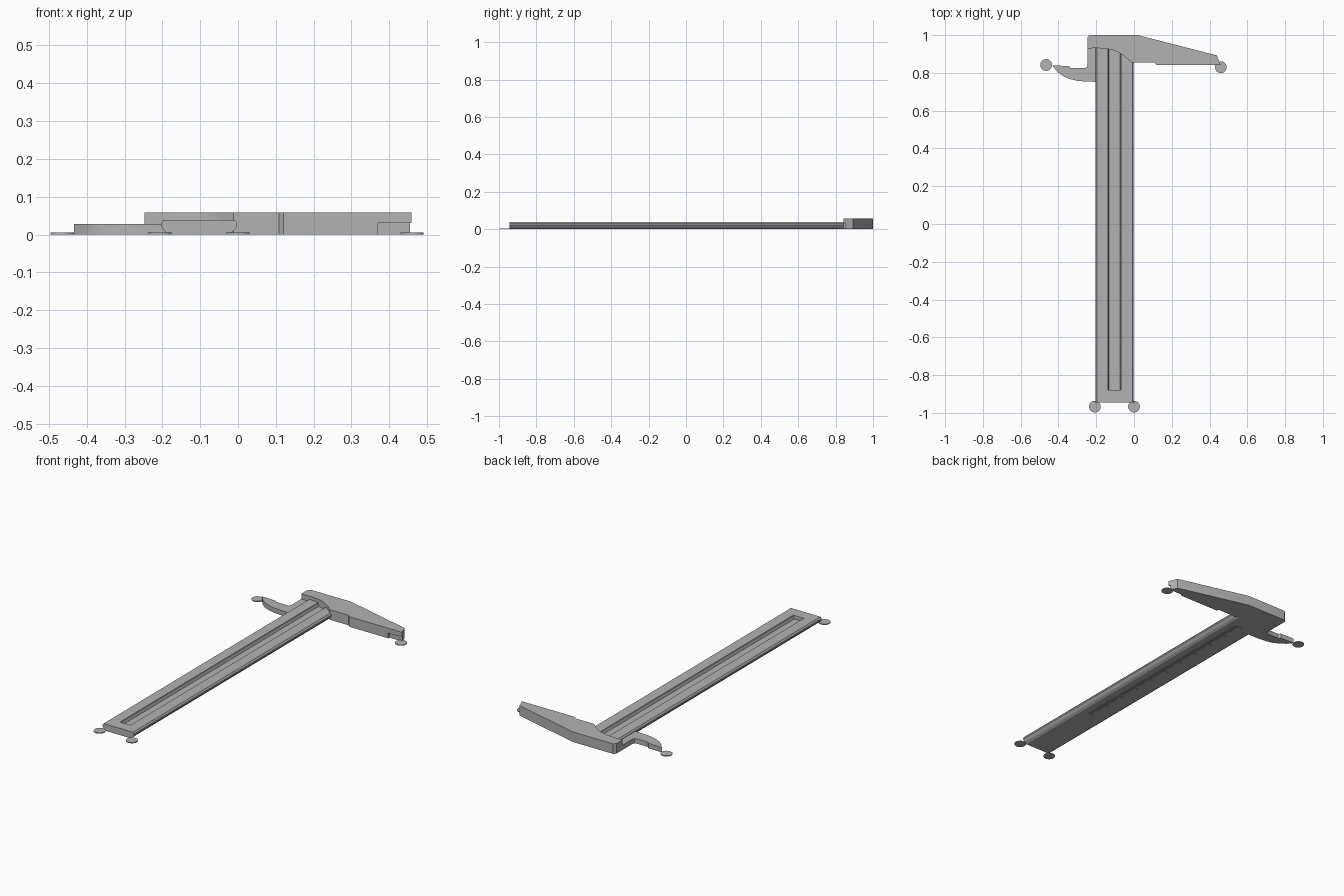
import bpy, bmesh, math
from mathutils import Vector

cube = bpy.data.objects.get("Cube")
if cube:
    bpy.data.objects.remove(cube, do_unlink=True)

grey = bpy.data.materials.new("plain_grey")
grey.use_nodes = True
colour = (0.45, 0.45, 0.45, 1)
grey.diffuse_color = colour
grey.node_tree.nodes["Principled BSDF"].inputs["Base Color"].default_value = colour


def finish(name, bm):
    bmesh.ops.recalc_face_normals(bm, faces=bm.faces)
    mesh = bpy.data.meshes.new(name)
    bm.to_mesh(mesh)
    bm.free()
    mesh.materials.append(grey)
    ob = bpy.data.objects.new(name, mesh)
    bpy.context.scene.collection.objects.link(ob)
    return ob


def prism(name, points, offset):
    """Extrude a closed 3D outline along an offset."""
    bm = bmesh.new()
    face = bm.faces.new([bm.verts.new(p) for p in points])
    ext = bmesh.ops.extrude_face_region(bm, geom=[face], use_keep_orig=True)
    verts = [v for v in ext["geom"] if isinstance(v, bmesh.types.BMVert)]
    bmesh.ops.translate(bm, verts=verts, vec=Vector(offset))
    return finish(name, bm)


def plate(name, outline, z0, z1):
    return prism(name, [(x, y, z0) for x, y in outline], (0, 0, z1 - z0))


def add_box(bm, x0, x1, y0, y1, z0, z1):
    verts = bmesh.ops.create_cube(bm, size=1)["verts"]
    for v in verts:
        v.co = (x0 if v.co.x < 0 else x1, y0 if v.co.y < 0 else y1,
                z0 if v.co.z < 0 else z1)


def cut(ob, cutter):
    cutter.hide_render = True
    mod = ob.modifiers.new("cut", "BOOLEAN")
    mod.operation = "DIFFERENCE"
    mod.solver = "EXACT"
    mod.object = cutter
    bpy.context.view_layer.objects.active = ob
    bpy.ops.object.modifier_apply(modifier=mod.name)
    bpy.data.objects.remove(cutter, do_unlink=True)


def smooth(ob):
    bpy.ops.object.select_all(action="DESELECT")
    ob.select_set(True)
    bpy.context.view_layer.objects.active = ob
    bpy.ops.object.shade_smooth_by_angle(angle=math.radians(30))


# Long bar: dovetail cross-section, mirrored about its own centre line
mid = -0.103
half = [(0.077, 0), (0.09, 0.008), (0.101, 0.022), (0.101, 0.03), (0.094, 0.039)]
section = half + [(-x, z) for x, z in reversed(half)]
bar = prism("beam", [(mid + x, -0.945, z) for x, z in section], (0, 1.89, 0))

# Long slot in the top of the bar, with slightly sloping walls
slot = [(-0.137, 0.05), (-0.137, 0.03), (-0.132, 0.018),
        (-0.075, 0.018), (-0.07, 0.03), (-0.07, 0.05)]
cut(bar, prism("slot_cutter", [(x, -0.88, z) for x, z in slot], (0, 1.9, 0)))

# Engraved scale marks on the underside
bm = bmesh.new()
for i in range(101):
    y = -0.47 + i * 0.0125
    length = 0.045 if i % 10 == 0 else 0.032 if i % 5 == 0 else 0.022
    add_box(bm, -0.065 - length, -0.065, y, y + 0.004, -0.01, 0.004)
cut(bar, finish("scale_cutter", bm))

# Fixed jaw head: thick plate with a curved inner shoulder
head = plate("fixed_jaw", [
    (-0.247, 0.93), (-0.247, 0.988), (-0.235, 1), (0.02, 1), (0.438, 0.893),
    (0.447, 0.87), (0.459, 0.842), (0.12, 0.842), (0.108, 0.855), (-0.012, 0.855),
    (-0.04, 0.88), (-0.07, 0.902), (-0.105, 0.919), (-0.145, 0.928), (-0.19, 0.931),
], 0, 0.058)
bm = bmesh.new()
add_box(bm, 0.37, 0.5, 0.8, 0.852, -0.05, 0.03)
cut(head, finish("tip_cutter", bm))
smooth(head)

# Small curved jaw on the other side, half as thick
small = plate("small_jaw", [
    (-0.18, 0.935), (-0.247, 0.935), (-0.247, 0.84), (-0.251, 0.83), (-0.262, 0.825),
    (-0.335, 0.825), (-0.345, 0.836), (-0.434, 0.84), (-0.41, 0.81), (-0.38, 0.786),
    (-0.345, 0.769), (-0.3, 0.758), (-0.25, 0.754), (-0.18, 0.752),
], 0, 0.028)
smooth(small)

# Thin round pads at the four extremities
pads = {"left_jaw_pad": (0.46, 0.83), "right_jaw_pad": (-0.465, 0.842),
        "left_end_pad": (0, -0.967), "right_end_pad": (-0.207, -0.967)}
for name, (cx, cy) in pads.items():
    ring = [(cx + 0.031 * math.cos(a), cy + 0.031 * math.sin(a))
            for a in (i * math.tau / 32 for i in range(32))]
    plate(name, ring, 0, 0.005)
